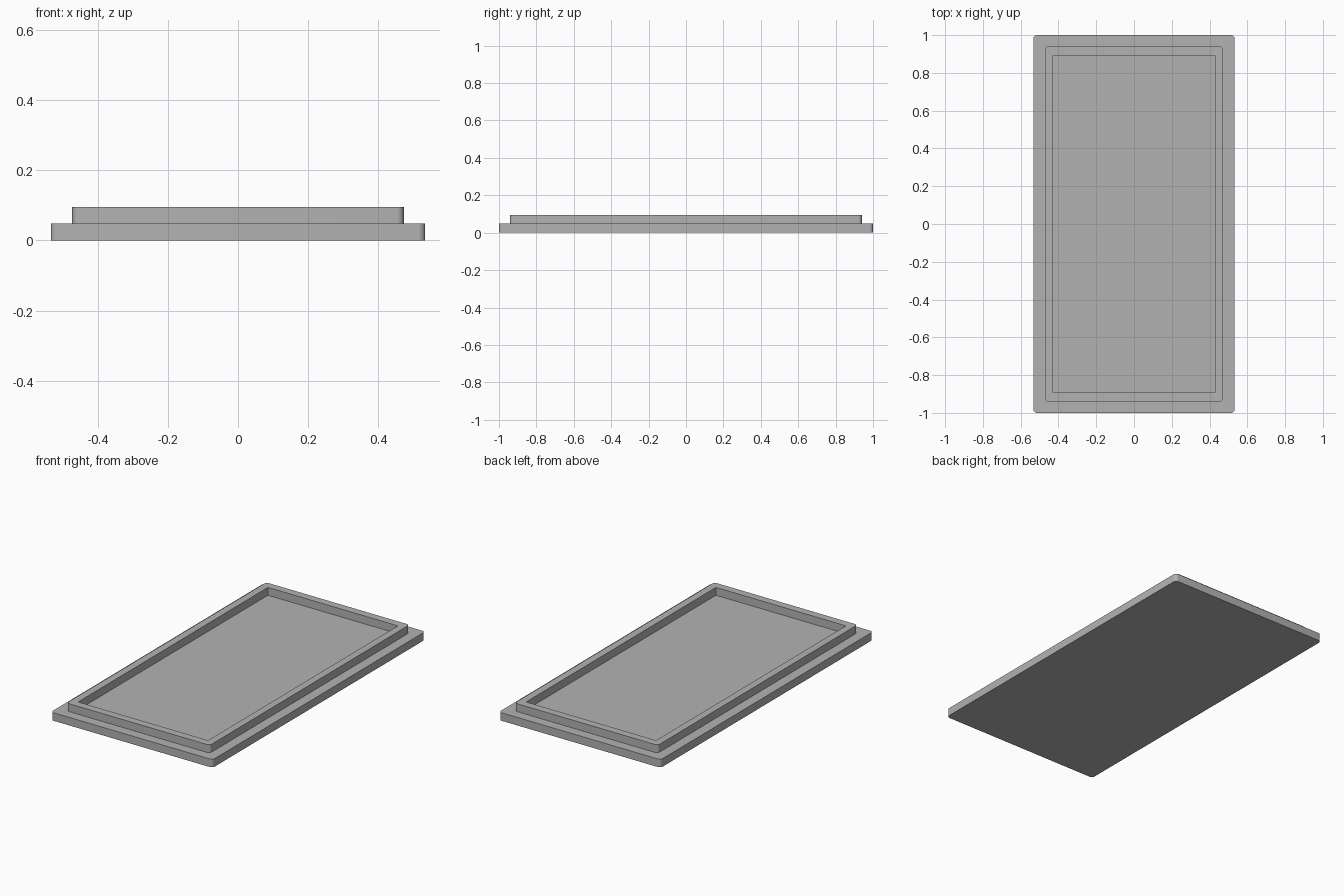
import bpy
import bmesh
from math import cos, sin, pi

cube = bpy.data.objects.get("Cube")
if cube:
    bpy.data.objects.remove(cube, do_unlink=True)

grey = bpy.data.materials.new("plain grey")
grey.use_nodes = True
colour = (0.45, 0.45, 0.45, 1)
grey.diffuse_color = colour
grey.node_tree.nodes["Principled BSDF"].inputs["Base Color"].default_value = colour

STEPS = 8          # segments per rounded corner
BASE_TOP, LIP_TOP = 0.048, 0.095


def outline(hx, hy, radius):
    """Counter-clockwise rounded rectangle, always the same point count."""
    points = []
    for k, (sx, sy) in enumerate([(1, 1), (-1, 1), (-1, -1), (1, -1)]):
        for i in range(STEPS + 1):
            a = (k + i / STEPS) * pi / 2
            points.append((sx * (hx - radius) + radius * cos(a),
                           sy * (hy - radius) + radius * sin(a)))
    return points


def bridge(bm, low, high):
    n = len(low)
    for i in range(n):
        j = (i + 1) % n
        bm.faces.new((low[i], low[j], high[j], high[i]))


# One closed shell: base plate, step, raised lip and recessed floor
base = outline(0.533, 1.0, 0.02)
lip_outer = outline(0.472, 0.94, 0.02)
lip_inner = outline(0.428, 0.893, 0)
levels = [(base, 0), (base, BASE_TOP), (lip_outer, BASE_TOP),
          (lip_outer, LIP_TOP), (lip_inner, LIP_TOP), (lip_inner, BASE_TOP)]

bm = bmesh.new()
rings = [[bm.verts.new((x, y, z)) for x, y in pts] for pts, z in levels]
for low, high in zip(rings, rings[1:]):
    bridge(bm, low, high)
bm.faces.new(reversed(rings[0]))
bm.faces.new(rings[-1])

# Collapse the zero-radius inner corners to single points
bmesh.ops.remove_doubles(bm, verts=bm.verts, dist=0.0001)
bmesh.ops.recalc_face_normals(bm, faces=bm.faces)

mesh = bpy.data.meshes.new("lipped_lid")
bm.to_mesh(mesh)
bm.free()
mesh.materials.append(grey)
lid = bpy.data.objects.new("lipped_lid", mesh)
bpy.context.collection.objects.link(lid)

bpy.context.view_layer.objects.active = lid
lid.select_set(True)
bpy.ops.object.shade_smooth_by_angle(angle=pi / 6)
